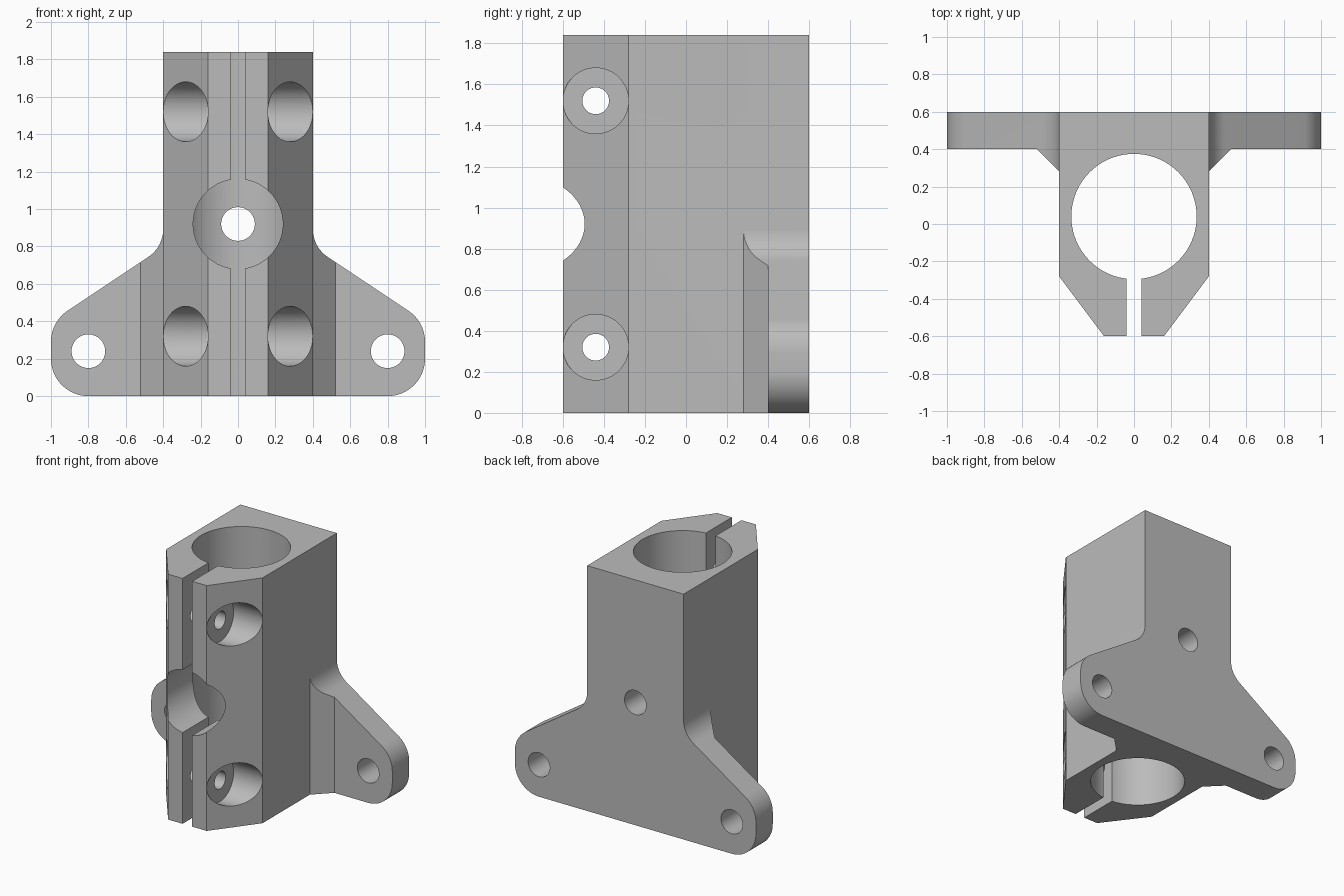
import bpy, bmesh, math
from mathutils import Vector

cube = bpy.data.objects.get("Cube")
if cube:
    bpy.data.objects.remove(cube, do_unlink=True)

grey = bpy.data.materials.new("plain_grey")
grey.use_nodes = True
colour = (0.5, 0.5, 0.5, 1)
grey.diffuse_color = colour
grey.node_tree.nodes["Principled BSDF"].inputs["Base Color"].default_value = colour


def prism(name, outline, axis, lo, hi):
    """Extrude a 2D outline along an axis; outline uses the other two axes in order."""
    def place(p, d):
        co = list(p)
        co.insert("xyz".index(axis), d)
        return co
    bm = bmesh.new()
    base = bm.faces.new([bm.verts.new(place(p, lo)) for p in outline])
    grown = bmesh.ops.extrude_face_region(bm, geom=[base])["geom"]
    for v in grown:
        if isinstance(v, bmesh.types.BMVert):
            v.co["xyz".index(axis)] = hi
    bmesh.ops.recalc_face_normals(bm, faces=bm.faces)
    mesh = bpy.data.meshes.new(name)
    bm.to_mesh(mesh)
    bm.free()
    mesh.materials.append(grey)
    ob = bpy.data.objects.new(name, mesh)
    bpy.context.collection.objects.link(ob)
    return ob


def arc(cx, cy, r, start, end, steps=16):
    angles = [math.radians(start + (end - start) * i / steps) for i in range(steps + 1)]
    return [(cx + r * math.cos(a), cy + r * math.sin(a)) for a in angles]


def circle(cx, cy, r, steps=64):
    return arc(cx, cy, r, 0, 360, steps)[:-1]


def rect(x0, x1, y0, y1):
    return [(x0, y0), (x1, y0), (x1, y1), (x0, y1)]


def mirrored(half):
    return half + [(-x, y) for x, y in reversed(half)]


# Clamp body with gussets and mounting ears, seen in plan
plan = mirrored([(0.16, -0.6), (0.4, -0.28), (0.4, 0.28), (0.52, 0.4), (1.1, 0.4), (1.1, 0.6)])
bracket = prism("clamp_bracket", plan, "z", -0.2, 2.0)

# Front silhouette: rounded ears, sloped shoulders and concave fillets
ear_r, ear_z, fillet_r = 0.2, 0.29, 0.18
slope = math.atan2(3, 2)
normal = Vector((math.cos(slope), math.sin(slope)))
reach = normal.dot(Vector((0.8, ear_z))) + ear_r
fillet_x = 0.4 + fillet_r
fillet_z = (reach + fillet_r - normal.x * fillet_x) / normal.y
tilt = math.degrees(slope)
half = (arc(0.8, 0.2, ear_r, -90, 0) + arc(0.8, ear_z, ear_r, 0, tilt)
        + arc(fillet_x, fillet_z, fillet_r, 180 + tilt, 180) + [(0.4, 1.84)])
silhouette = prism("silhouette_cutter", mirrored(half), "y", -1, 1)

cutters = [
    prism("bore_cutter", circle(0, 0.04, 0.335, 96), "z", -1, 3),
    prism("slot_cutter", rect(-0.04, 0.04, -1, 0), "z", -1, 3),
    prism("front_access_cutter", circle(0, 0.92, 0.24), "y", -1, 0),
    prism("back_hole_cutter", circle(0, 0.92, 0.09), "y", 0.1, 1),
]
for side in (-1, 1):
    # Ear holes
    cutters.append(prism("ear_hole_cutter", circle(side * 0.8, 0.24, 0.09), "y", 0, 1))
for z in (0.32, 1.52):
    # Clamp screw holes with counterbores on both sides
    cutters.append(prism("screw_cutter", circle(-0.44, z, 0.065), "x", -1, 1))
    for side in (-1, 1):
        cutters.append(prism("counterbore_cutter", circle(-0.44, z, 0.16),
                             "x", side * 0.16, side * 0.8))


def cut(tool, operation):
    mod = bracket.modifiers.new(tool.name, "BOOLEAN")
    mod.object, mod.operation, mod.solver = tool, operation, "EXACT"
    bpy.ops.object.modifier_apply(modifier=mod.name)
    bpy.data.objects.remove(tool, do_unlink=True)


bpy.ops.object.select_all(action="DESELECT")
bracket.select_set(True)
bpy.context.view_layer.objects.active = bracket
cut(silhouette, "INTERSECT")
for tool in cutters:
    cut(tool, "DIFFERENCE")
bpy.ops.object.shade_smooth_by_angle(angle=math.radians(25))
